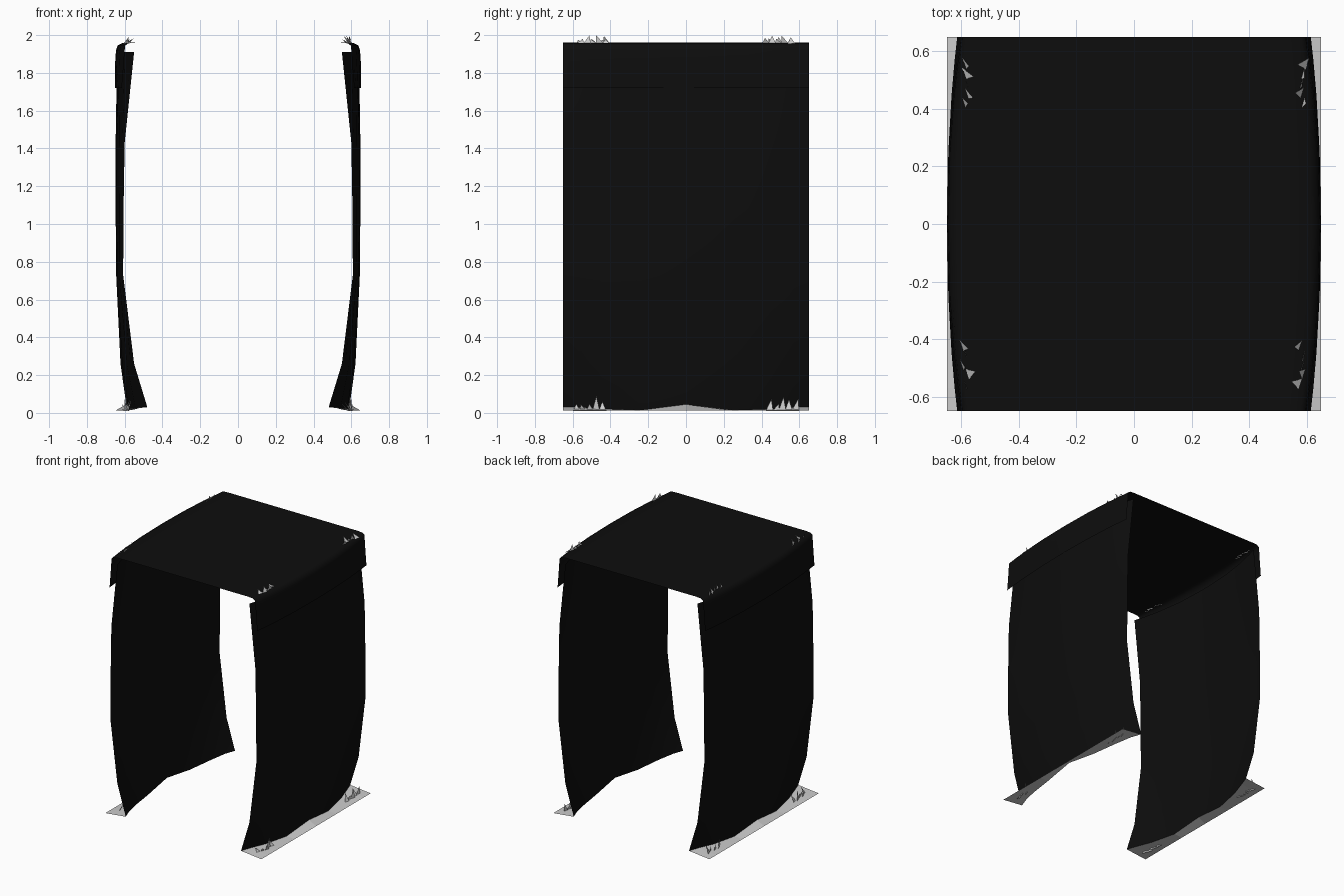
import bpy, math, random

if "Cube" in bpy.data.objects:
    bpy.data.objects.remove(bpy.data.objects["Cube"])

random.seed(4)
YS = [-0.65, -0.57, -0.45, -0.25, 0.0, 0.25, 0.45, 0.57, 0.65]
BOTTOM_Z = [0.03, 0.03, 0.022, 0.013, 0.045, 0.013, 0.02, 0.03, 0.03]

black = bpy.data.materials.new("black_cloth")
black.diffuse_color = (0.004, 0.004, 0.004, 1)
black.use_nodes = True
black.node_tree.nodes["Principled BSDF"].inputs["Base Color"].default_value = black.diffuse_color


def make(name, verts, faces, mat=None, smooth=False):
    me = bpy.data.meshes.new(name)
    me.from_pydata(verts, [], faces)
    ob = bpy.data.objects.new(name, me)
    bpy.context.collection.objects.link(ob)
    if mat:
        me.materials.append(mat)
    for p in me.polygons:
        p.use_smooth = smooth
    return ob


def sheet(name, rows, mat=None, smooth=False):
    n = len(rows[0])
    faces = [(r * n + i, r * n + i + 1, (r + 1) * n + i + 1, (r + 1) * n + i)
             for r in range(len(rows) - 1) for i in range(n - 1)]
    return make(name, [v for r in rows for v in r], faces, mat, smooth)


def bulge(end, mid, y):
    return mid + (end - mid) * (abs(y) / 0.65) ** 2.2


# Curtain walls: (z, x at the front/back ends, x at the middle)
WALL = [(0.03, 0.48, 0.592), (0.26, 0.55, 0.622), (0.73, 0.608, 0.645),
        (1.08, 0.606, 0.648), (1.43, 0.60, 0.648), (1.91, 0.55, 0.64)]
for side, s in (("left", -1), ("right", 1)):
    rows = []
    for k, (z, e, m) in enumerate(WALL):
        rows.append([(s * bulge(e, m, y), y, BOTTOM_Z[i] if k == 0 else z)
                     for i, y in enumerate(YS)])
    sheet(side + "_curtain", rows, black, True)
    # Grey ground skirt from the curtain hem out to the floor line
    sheet(side + "_ground_skirt", [rows[0], [(s * 0.65, y, 0.012) for y in YS]])

# Roof sheet with rounded shoulders and short hanging flaps
ROOF = [(1.96, 0.48, 0.50), (1.96, 0.54, 0.57), (1.957, 0.58, 0.615),
        (1.945, 0.597, 0.637), (1.92, 0.60, 0.646), (1.86, 0.604, 0.65),
        (1.72, 0.615, 0.65)]
rows = [[(-bulge(e, m, y), y, z) for y in YS] for z, e, m in reversed(ROOF)]
rows += [[(bulge(e, m, y), y, z) for y in YS] for z, e, m in ROOF]
sheet("roof_cloth", rows, black, True)


# Small ragged grey tufts at the corners
def tuft(name, x, y, z, height, sx):
    verts, faces = [], []
    for k in range(5):
        yy = y + (k - 2) * 0.034
        xx = x + sx * random.uniform(-0.012, 0.012)
        h = height * random.uniform(0.4, 1.0)
        b = len(verts)
        verts += [(xx, yy - 0.02, z), (xx + sx * 0.012, yy + 0.02, z),
                  (xx - sx * random.uniform(-0.02, 0.03), yy + random.uniform(-0.02, 0.02), z + h)]
        faces.append((b, b + 1, b + 2))
    make(name, verts, faces)


for sx in (-1, 1):
    for sy in (-1, 1):
        tag = ("left" if sx < 0 else "right") + ("_front" if sy < 0 else "_back")
        tuft(tag + "_roof_tuft", sx * 0.587, sy * 0.49, 1.955, 0.045, sx)
        tuft(tag + "_ground_tuft", sx * 0.585, sy * 0.51, 0.01, 0.08, sx)
